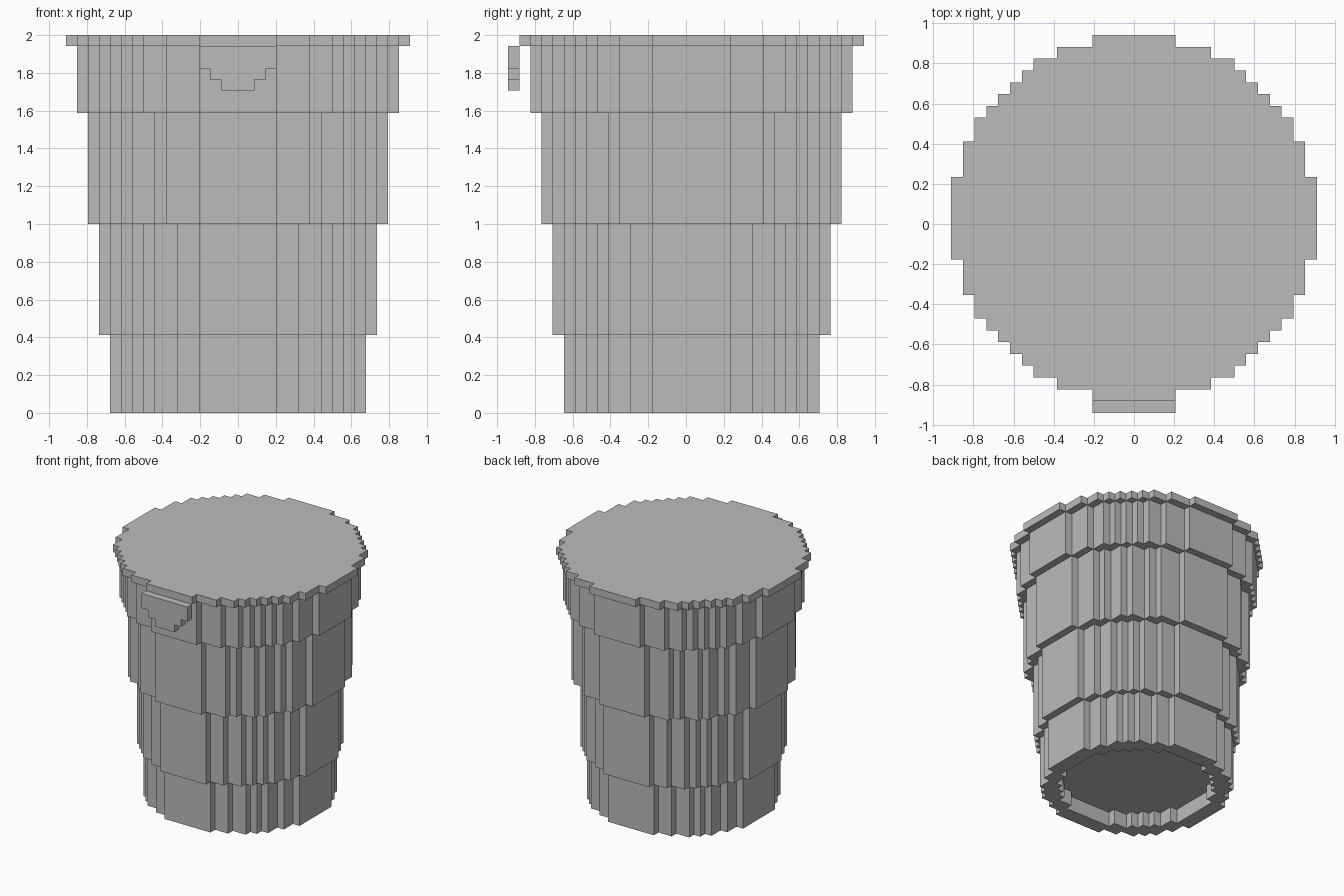
import bpy
from math import sqrt, pi

cube = bpy.data.objects.get("Cube")
if cube:
    bpy.data.objects.remove(cube, do_unlink=True)

U = 2 / 34            # size of one block
CENTRE_Y = U / 2      # the bin sits half a block back, balancing the handle

grey = bpy.data.materials.new("plain_grey")
grey.use_nodes = True
grey.diffuse_color = (0.5, 0.5, 0.5, 1)
grey.node_tree.nodes["Principled BSDF"].inputs["Base Color"].default_value = grey.diffuse_color


def disc(d):
    """Stepped outline of a block circle, d blocks across."""
    r = d // 2
    half = {y: int(sqrt(d * d / 4 - y * y)) + 0.5 for y in range(-r, r + 1)}
    right = []
    for y, w in half.items():
        if half.get(y - 1) != w:
            right.append((w, y - 0.5))
        if half.get(y + 1) != w:
            right.append((w, y + 0.5))
    return right + [(-x, y) for x, y in reversed(right)]


def extrude(name, outlines, depth, location, tilt=0):
    """Solid from flat outlines; an inner outline becomes a hole."""
    curve = bpy.data.curves.new(name, "CURVE")
    curve.dimensions = "2D"
    curve.fill_mode = "BOTH"
    curve.extrude = depth * U / 2
    for outline in outlines:
        spline = curve.splines.new("POLY")
        spline.points.add(len(outline) - 1)
        for point, (x, y) in zip(spline.points, outline):
            point.co = (x * U, y * U, 0, 1)
        spline.use_cyclic_u = True
    obj = bpy.data.objects.new(name, curve)
    bpy.context.collection.objects.link(obj)
    obj.location = location
    obj.rotation_euler.x = tilt
    bpy.ops.object.select_all(action="DESELECT")
    obj.select_set(True)
    bpy.context.view_layer.objects.active = obj
    bpy.ops.object.convert(target="MESH")
    obj = bpy.context.object
    obj.data.materials.clear()
    obj.data.materials.append(grey)
    obj.data.shade_flat()
    return obj


def tier(name, diameters, low, high):
    outlines = [disc(d) for d in diameters]
    extrude(name, outlines, high - low, (0, CENTRE_Y, (low + high) * U / 2))


# Body: tiers widening upwards, with a recess under the base
tier("base_tier", [23, 19], 0, 7)
tier("recessed_floor", [19], 2, 7)
tier("lower_tier", [25], 7, 17)
tier("middle_tier", [27], 17, 27)
tier("upper_tier", [29], 27, 33)
tier("lid", [31], 33, 34)

# Front handle: stepped plate hanging from the lid's front edge
side = [(1.5, 29), (1.5, 30), (2.5, 30), (2.5, 31), (3.5, 31), (3.5, 33)]
plate = side + [(-x, z) for x, z in reversed(side)]
extrude("front_handle", [plate], 1, (0, -15.5 * U, 0), pi / 2)
